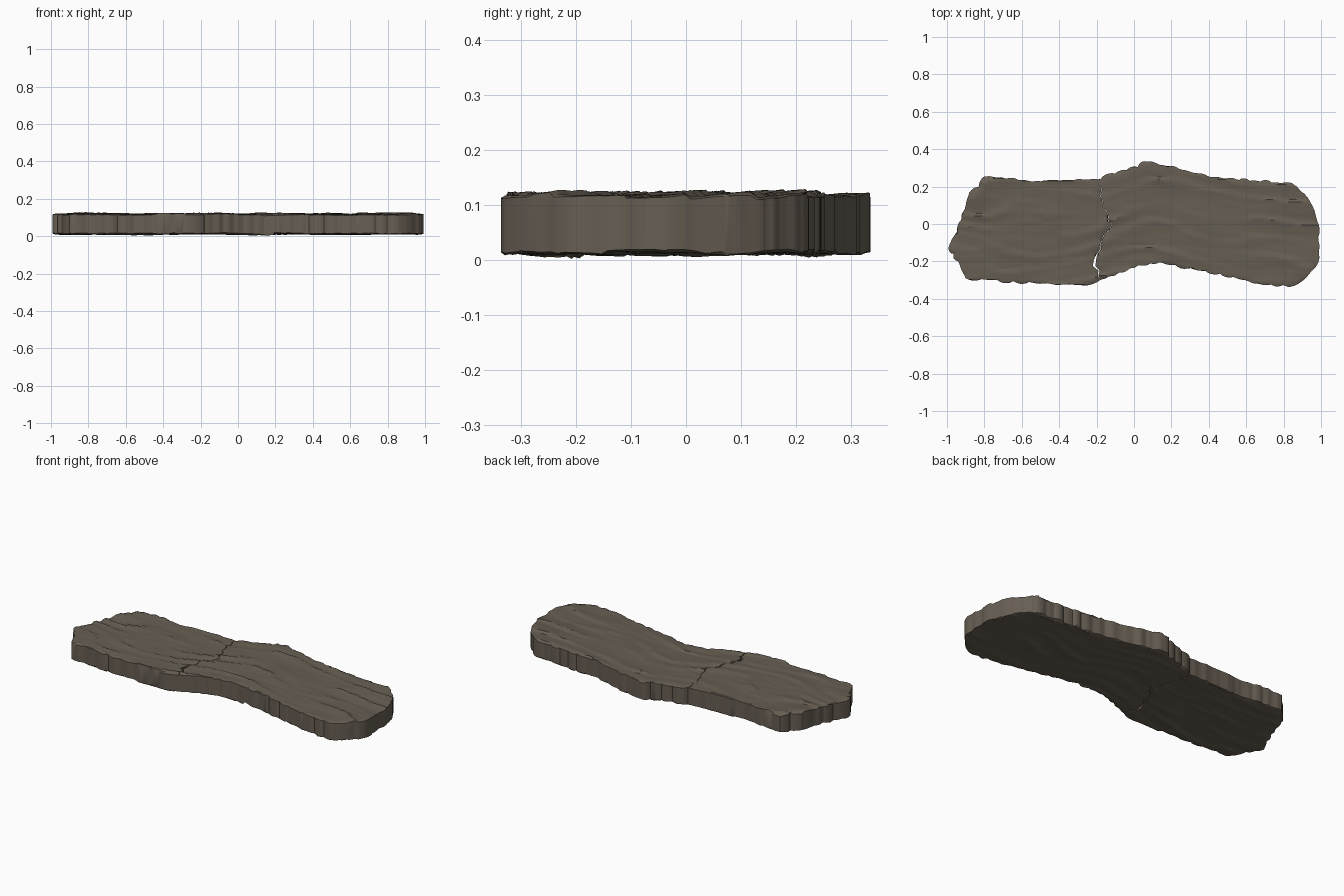
import bpy, bmesh, math, random
from mathutils import Vector, noise

random.seed(7)
cube = bpy.data.objects.get("Cube")
if cube:
    bpy.data.objects.remove(cube)

wood = bpy.data.materials.new("weathered brown wood")
wood.use_nodes = True
colour = (0.135, 0.112, 0.086, 1)
wood.diffuse_color = colour
bsdf = wood.node_tree.nodes["Principled BSDF"]
bsdf.inputs["Base Color"].default_value = colour
bsdf.inputs["Roughness"].default_value = 0.9

# Crack from back to front, then the rim of each half, counterclockwise
crack = [(-.18, .24), (-.17, .13), (-.14, .05), (-.12, 0), (-.18, -.11), (-.21, -.2), (-.18, -.3)]
left_rim = [(-.18, .24), (-.56, .23), (-.8, .255), (-.83, .2), (-.88, .17), (-.905, .08), (-.945, -.04),
            (-.99, -.12), (-.94, -.2), (-.9, -.29), (-.56, -.31), (-.27, -.33), (-.18, -.3)]
right_rim = [(-.18, -.3), (-.08, -.26), (.03, -.22), (.14, -.205), (.46, -.265), (.67, -.32), (.86, -.33),
             (.95, -.25), (.99, -.16), (.98, .015), (.93, .14), (.85, .215), (.56, .235), (.41, .25),
             (.24, .295), (.07, .335), (.02, .305), (-.1, .27), (-.18, .24)]


def scalloped(points):
    """Break a rim into rounded, chipped lobes with sharp notches between."""
    out = []
    for a, b in zip(points, points[1:]):
        a, b = Vector(a), Vector(b)
        run = b - a
        normal = Vector((run.y, -run.x)).normalized()
        lobes = max(1, round(run.length / random.uniform(.06, .09)))
        for i in range(lobes):
            bulge, shift = random.uniform(.004, .012), random.uniform(-.006, .004)
            for k in range(5):
                t = k / 5
                p = a + run * (i + t) / lobes
                p += normal * (bulge * math.sin(math.pi * t) + shift * (k > 0))
                out.append(Vector((max(-1, min(1, p.x)), max(-.34, min(.34, p.y)))))
    return out


def jagged(points):
    """Splinter the crack into short zigzags."""
    out = []
    for a, b in zip(points, points[1:]):
        for k in range(4):
            p = Vector(a).lerp(Vector(b), k / 4)
            out.append(p + Vector((random.uniform(-.012, .012) * (k > 0), 0)))
    return out + [Vector(points[-1])]


def grain(x, y, seed):
    """Stepped ridges that run lengthwise and bend around the waist."""
    y -= .1 * math.exp(-((x - .05) / .28) ** 2)
    warp = noise.noise(Vector((x * 2.2, y * 4, seed)))
    w = y * 9 + 1.5 * warp
    strength = max(0, .5 + noise.noise(Vector((x * 3, y * 9, seed + 5))))
    ridge = (w % 1) ** 2 * strength
    fine = noise.noise(Vector((x * 7, y * 40, seed + 9)))
    lump = noise.noise(Vector((x * 4, y * 6, seed + 3)))
    return .011 * ridge + .0025 * fine + .004 * lump


def slab(name, outline):
    bm = bmesh.new()
    base = bm.faces.new([bm.verts.new((p.x, p.y, 0)) for p in outline])
    grown = bmesh.ops.extrude_face_region(bm, geom=[base])["geom"]
    for v in grown:
        if isinstance(v, bmesh.types.BMVert):
            v.co.z = .1
    bmesh.ops.recalc_face_normals(bm, faces=bm.faces)

    # Cut both broad faces into a fine grid
    def cuts(axis, step):
        low = min(v.co[axis] for v in bm.verts)
        high = max(v.co[axis] for v in bm.verts)
        direction = Vector((0, 0, 0))
        direction[axis] = 1
        for i in range(1, int((high - low) / step) + 1):
            bmesh.ops.bisect_plane(bm, geom=bm.verts[:] + bm.edges[:] + bm.faces[:], dist=1e-5,
                                   plane_co=direction * (low + (i - .47) * step), plane_no=direction)
    cuts(0, .032)
    cuts(1, .0135)

    # Carve the grain and chip the edges of the rim
    bm.normal_update()
    for v in bm.verts:
        x, y, top = v.co.x, v.co.y, v.co.z > .05
        rim = any(abs(f.normal.z) < .5 for f in v.link_faces)
        chip = rim * .004 * (1 + noise.noise(Vector((x * 25, y * 25, top))))
        if top:
            v.co.z = .116 + grain(x, y, 1) - chip
        else:
            v.co.z = .013 - grain(x, y, 20) * .8 + chip
    for f in bm.faces:
        f.smooth = True
    mesh = bpy.data.meshes.new(name)
    bm.to_mesh(mesh)
    bm.free()
    mesh.materials.append(wood)
    ob = bpy.data.objects.new(name, mesh)
    bpy.context.collection.objects.link(ob)
    bpy.ops.object.select_all(action="DESELECT")
    ob.select_set(True)
    bpy.context.view_layer.objects.active = ob
    bpy.ops.object.shade_smooth_by_angle(angle=math.radians(30))


split = jagged(crack)


def crack_side(sign):
    """One face of the crack, opening widest near the front."""
    return [p + Vector((sign * (.001 + .006 * math.exp(-((p.y + .21) / .04) ** 2)), 0)) for p in split]


slab("left_plank_half", scalloped(right_rim) + crack_side(1)[:-1])
slab("right_plank_half", scalloped(left_rim) + crack_side(-1)[:0:-1])
